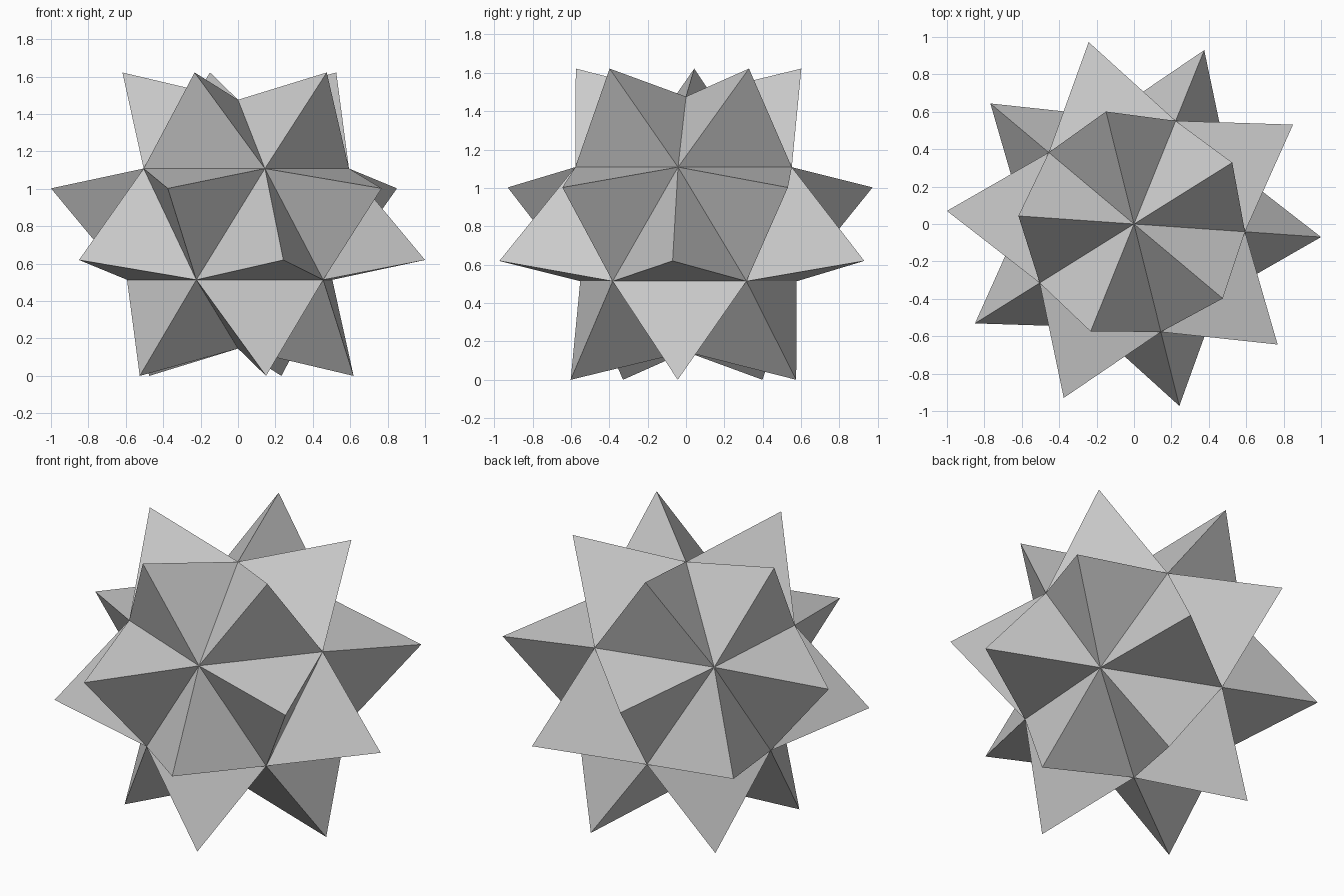
import bpy, bmesh
from math import radians, atan2, cos
from mathutils import Matrix, Vector

if "Cube" in bpy.data.objects:
    bpy.data.objects.remove(bpy.data.objects["Cube"])

CORE_R = 0.665                                    # icosahedron vertex radius
TURN = radians(-4)                                # direction of one upper-ring vertex
TIP_R = 1 / (0.9822 * cos(TURN))                  # spike tip radius, gives width 2

# Icosahedral core
bm = bmesh.new()
bmesh.ops.create_icosphere(bm, subdivisions=1, radius=CORE_R)
ring = next(v.co for v in bm.verts if 0.1 < v.co.z < CORE_R * 0.9)
spin = Matrix.Rotation(TURN - atan2(ring.y, ring.x), 3, 'Z')
bmesh.ops.rotate(bm, cent=(0, 0, 0), matrix=spin, verts=bm.verts)

# A three-sided spike on every face
poked = bmesh.ops.poke(bm, faces=bm.faces[:])
for v in poked['verts']:
    v.co = v.co.normalized() * TIP_R

# Stand the lowest tips on the floor
low = min(v.co.z for v in bm.verts)
bmesh.ops.translate(bm, vec=Vector((0, 0, -low)), verts=bm.verts)
bmesh.ops.recalc_face_normals(bm, faces=bm.faces[:])

mesh = bpy.data.meshes.new("spiked_star")
bm.to_mesh(mesh)
bm.free()
star = bpy.data.objects.new("spiked_star", mesh)
bpy.context.collection.objects.link(star)
